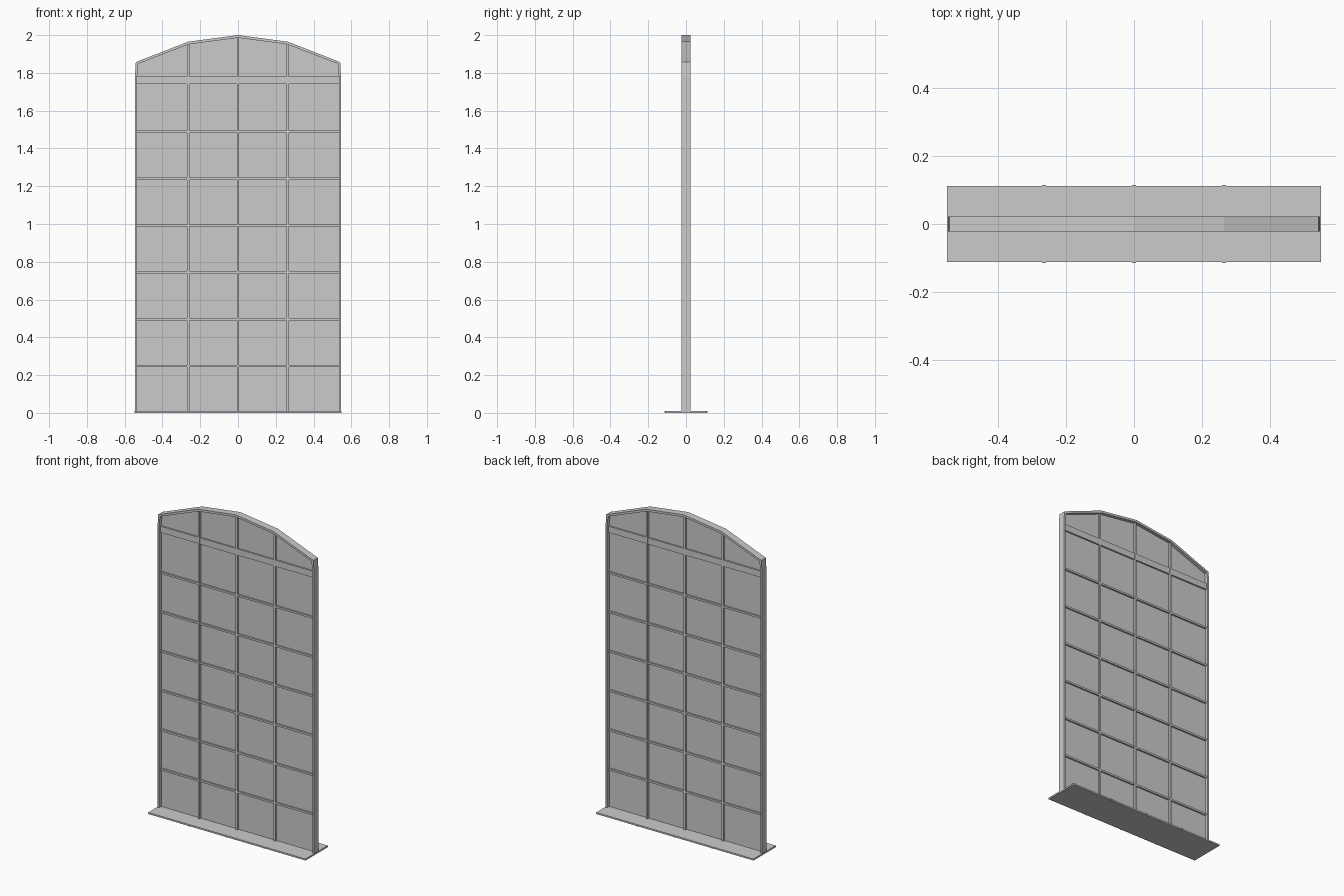
import bpy, bmesh

if "Cube" in bpy.data.objects:
    bpy.data.objects.remove(bpy.data.objects["Cube"])

# Half outlines (x, z) from foot to crown
OUTER = [(0.546, 0.0), (0.546, 1.78), (0.541, 1.857), (0.264, 1.965), (0.0, 2.0)]
INNER = [(0.534, 0.0), (0.534, 1.78), (0.529, 1.848), (0.261, 1.951), (0.0, 1.986)]


def full(half):
    return half + [(-x, z) for x, z in reversed(half[:-1])]


def make(name, bm):
    bmesh.ops.recalc_face_normals(bm, faces=bm.faces)
    me = bpy.data.meshes.new(name)
    bm.to_mesh(me)
    bm.free()
    ob = bpy.data.objects.new(name, me)
    bpy.context.collection.objects.link(ob)
    return ob


def box(name, x0, x1, y, z0, z1):
    bm = bmesh.new()
    bmesh.ops.create_cube(bm, size=1)
    for v in bm.verts:
        v.co = (x1 if v.co.x > 0 else x0, y if v.co.y > 0 else -y,
                z1 if v.co.z > 0 else z0)
    return make(name, bm)


def extrude(bm, depth):
    r = bmesh.ops.extrude_face_region(bm, geom=bm.faces[:])
    verts = [g for g in r["geom"] if isinstance(g, bmesh.types.BMVert)]
    bmesh.ops.translate(bm, verts=verts, vec=(0, depth, 0))


# Arched outer frame: ring of quads extruded through the wall depth
D = 0.0225
bm = bmesh.new()
o = [bm.verts.new((x, -D, z)) for x, z in full(OUTER)]
i = [bm.verts.new((x, -D, z)) for x, z in full(INNER)]
for k in range(len(o) - 1):
    bm.faces.new((o[k], o[k + 1], i[k + 1], i[k]))
extrude(bm, 2 * D)
make("arched_frame", bm)

# Thin pane filling the frame
bm = bmesh.new()
bm.faces.new([bm.verts.new((x, -0.002, z)) for x, z in full(INNER)])
extrude(bm, 0.004)
make("glass_pane", bm)

# Bottom sill plate
box("sill", -0.549, 0.549, 0.111, 0.0, 0.01)

# Upright bars, each with a small rib across the sill
for n, (x, top) in enumerate([(-0.264, 1.952), (0.0, 1.988), (0.264, 1.952)]):
    box(f"upright_bar_{n}", x - 0.006, x + 0.006, 0.014, 0.0, top)
    box(f"sill_rib_{n}", x - 0.006, x + 0.006, 0.115, 0.001, 0.009)

# Evenly spaced cross bars and the wider transom below the arch
for k in range(1, 7):
    z = 0.248 * k
    box(f"cross_bar_{k}", -0.535, 0.535, 0.012, z - 0.006, z + 0.006)
box("transom", -0.535, 0.535, 0.012, 1.742, 1.782)
